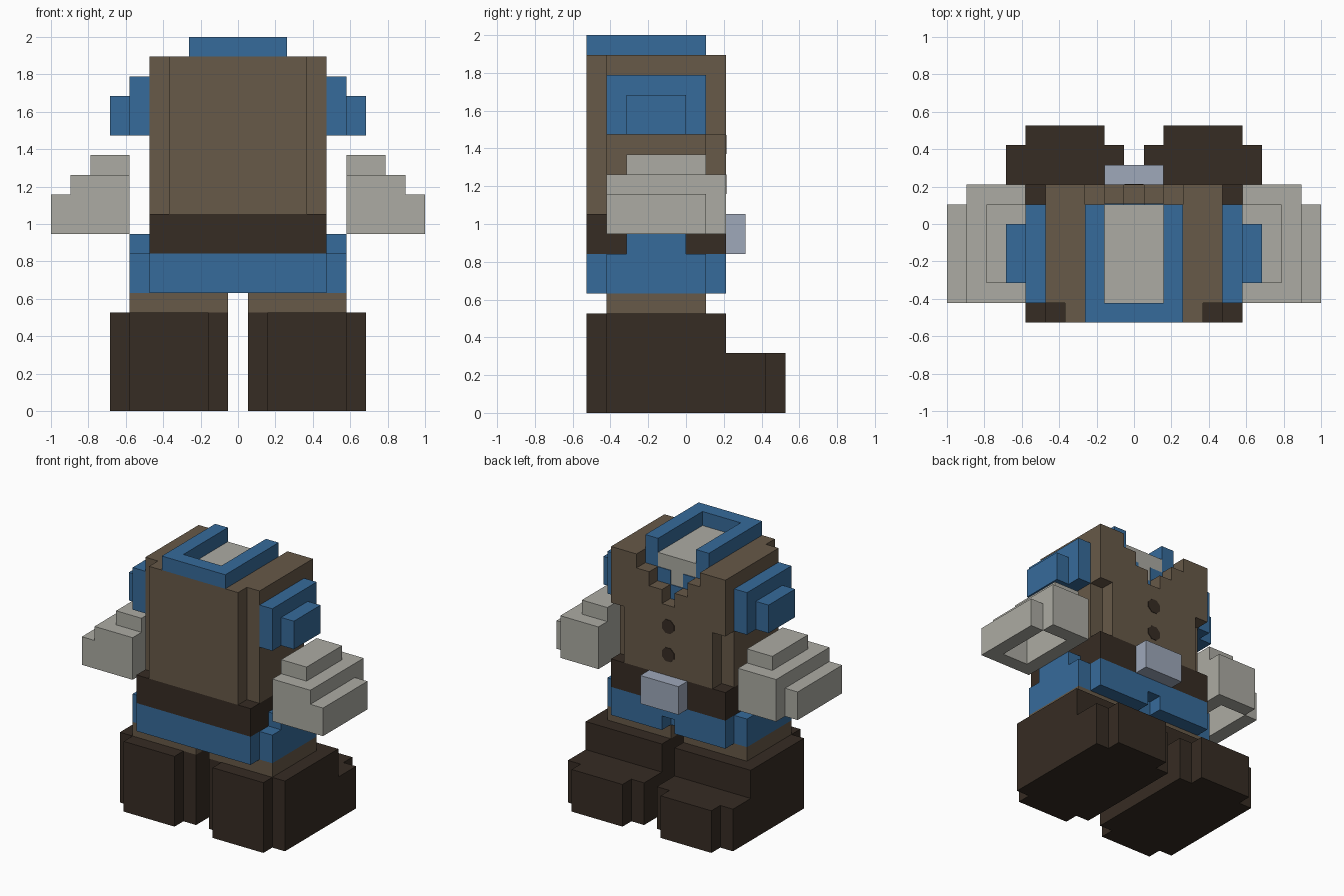
import bpy
import bmesh
import math
from mathutils import Matrix, Vector

cube = bpy.data.objects.get("Cube")
if cube:
    bpy.data.objects.remove(cube, do_unlink=True)

U = 2 / 19  # block size; all measurements below are in blocks


def material(name, rgb):
    m = bpy.data.materials.new(name)
    m.use_nodes = True
    m.diffuse_color = (*rgb, 1)
    bsdf = next(n for n in m.node_tree.nodes if n.type == 'BSDF_PRINCIPLED')
    bsdf.inputs["Base Color"].default_value = (*rgb, 1)
    return m


BROWN = material("coat brown", (.136, .1, .065))
DARK = material("dark leather", (.037, .025, .017))
BLUE = material("cloth blue", (.037, .147, .328))
GREY = material("light grey", (.413, .407, .366))
STEEL = material("buckle steel", (.342, .392, .491))


def finish(name, bm, mat, mirror=False):
    bmesh.ops.scale(bm, vec=(U, U, U), verts=bm.verts)
    bmesh.ops.recalc_face_normals(bm, faces=bm.faces)
    mesh = bpy.data.meshes.new(name)
    bm.to_mesh(mesh)
    bm.free()
    mesh.materials.append(mat)
    ob = bpy.data.objects.new(name, mesh)
    bpy.context.collection.objects.link(ob)
    if mirror:
        ob.modifiers.new("mirror", 'MIRROR').use_mirror_merge = False
    return ob


def boxes(name, mat, *ranges, mirror=False):
    """One part from boxes given as (x0, x1, y0, y1, z0, z1)."""
    bm = bmesh.new()
    for x0, x1, y0, y1, z0, z1 in ranges:
        size = Matrix.Diagonal((x1 - x0, y1 - y0, z1 - z0, 1))
        mid = Matrix.Translation(((x0 + x1) / 2, (y0 + y1) / 2, (z0 + z1) / 2))
        bmesh.ops.create_cube(bm, size=1, matrix=mid @ size)
    return finish(name, bm, mat, mirror)


def prism(name, mat, points, depth, mirror=False):
    """Extrude a closed outline of 3D points along the depth vector."""
    bm = bmesh.new()
    face = bm.faces.new([bm.verts.new(p) for p in points])
    out = bmesh.ops.extrude_face_region(bm, geom=[face], use_keep_orig=True)
    moved = [v for v in out["geom"] if isinstance(v, bmesh.types.BMVert)]
    bmesh.ops.translate(bm, vec=Vector(depth), verts=moved)
    return finish(name, bm, mat, mirror)


def notched_plan(x0, x1, y0, y1, z, back_notch, front_notch):
    """Rectangle with one-block corner cuts at either end."""
    pts = []
    for x, y, sx, sy, cut in ((x0, y0, 1, 1, back_notch), (x1, y0, -1, 1, back_notch),
                              (x1, y1, -1, -1, front_notch), (x0, y1, 1, -1, front_notch)):
        corner = [(x, y + sy, z), (x + sx, y + sy, z), (x + sx, y, z)] if cut else [(x, y, z)]
        pts += corner if sx * sy > 0 else corner[::-1]
    return pts


# Boots and trouser legs
prism("boot_foot", DARK, notched_plan(.5, 6.5, -5, 5, 0, True, True), (0, 0, 3), True)
prism("boot_shaft", DARK, notched_plan(.5, 6.5, -5, 2, 3, True, False), (0, 0, 2), True)
boxes("trouser_leg", BROWN, (.5, 5.5, -4, 1, 5, 6), mirror=True)

# Tunic skirt with side flaps and a notch at the middle of its hem
boxes("tunic_skirt", BLUE, (-4.5, 4.5, -5, -4, 6, 8), (-5.5, 5.5, -4, 1, 6, 8))
boxes("skirt_panel", BLUE, (.5, 4.5, 1, 2, 6, 8), mirror=True)
boxes("skirt_panel_top", BLUE, (-.5, .5, 1, 2, 7, 8))
boxes("side_flap", BLUE, (4.5, 5.5, -3, 0, 8, 9), mirror=True)

# Belt and buckle
boxes("belt", DARK, (-4.5, 4.5, -5, 2, 8, 10))
boxes("buckle", STEEL, (-1.5, 1.5, 2, 3, 8, 10))

# Coat body
boxes("coat_body", BROWN, (-3.5, 3.5, -5, -4, 10, 18), (-4.5, 4.5, -4, 1, 10, 15))
boxes("coat_shoulder", BROWN, (2.5, 4.5, -4, 1, 15, 18), mirror=True)

# Coat panel with stepped neckline and cut lower corners
half = [(3.5, 10), (3.5, 14), (4.5, 14), (4.5, 18), (2.5, 18), (2.5, 17),
        (1.5, 17), (1.5, 16), (.5, 16), (.5, 15)]
outline = half + [(-x, z) for x, z in reversed(half)]
prism("coat_panel", BROWN, [(x, 1, z) for x, z in outline], (0, 1, 0))

# Shirt, raised collar and the blue trim inside the neckline
boxes("shirt", GREY, (-1.5, 1.5, -4, 1, 15, 18))
boxes("collar_back", BLUE, (-2.5, 2.5, -5, -4, 18, 19))
boxes("collar_side", BLUE, (1.5, 2.5, -4, 1, 15, 19), mirror=True)
boxes("collar_trim", BLUE, (.5, 1.5, 1, 1.05, 16, 17), mirror=True)
boxes("collar_trim_bottom", BLUE, (-.5, .5, 1, 1.05, 15, 16))

# Coat buttons
for i, z in enumerate((11.5, 13.5)):
    ring = [(.52 * math.cos(a), 2, z + .52 * math.sin(a))
            for a in (math.pi / 8 + k * math.pi / 4 for k in range(8))]
    prism(f"button_{i + 1}", DARK, ring, (0, .04, 0))

# Sleeve stubs
boxes("sleeve", BLUE, (4.5, 5.5, -4, 1, 14, 17), (5.5, 6.5, -3, 0, 14, 16), mirror=True)

# Hands: solid top, with a rim around the hollow underneath
boxes("hand_top", GREY, (5.5, 7.5, -3, 1, 12, 13), (5.5, 8.5, -4, 2, 11, 12), mirror=True)
boxes("hand_rim", GREY, (5.5, 6.5, -4, 2, 9, 11), (6.5, 8.5, 1, 2, 9, 11),
      (6.5, 8.5, -4, -3, 9, 11), (8.5, 9.5, -4, 1, 9, 11), mirror=True)
